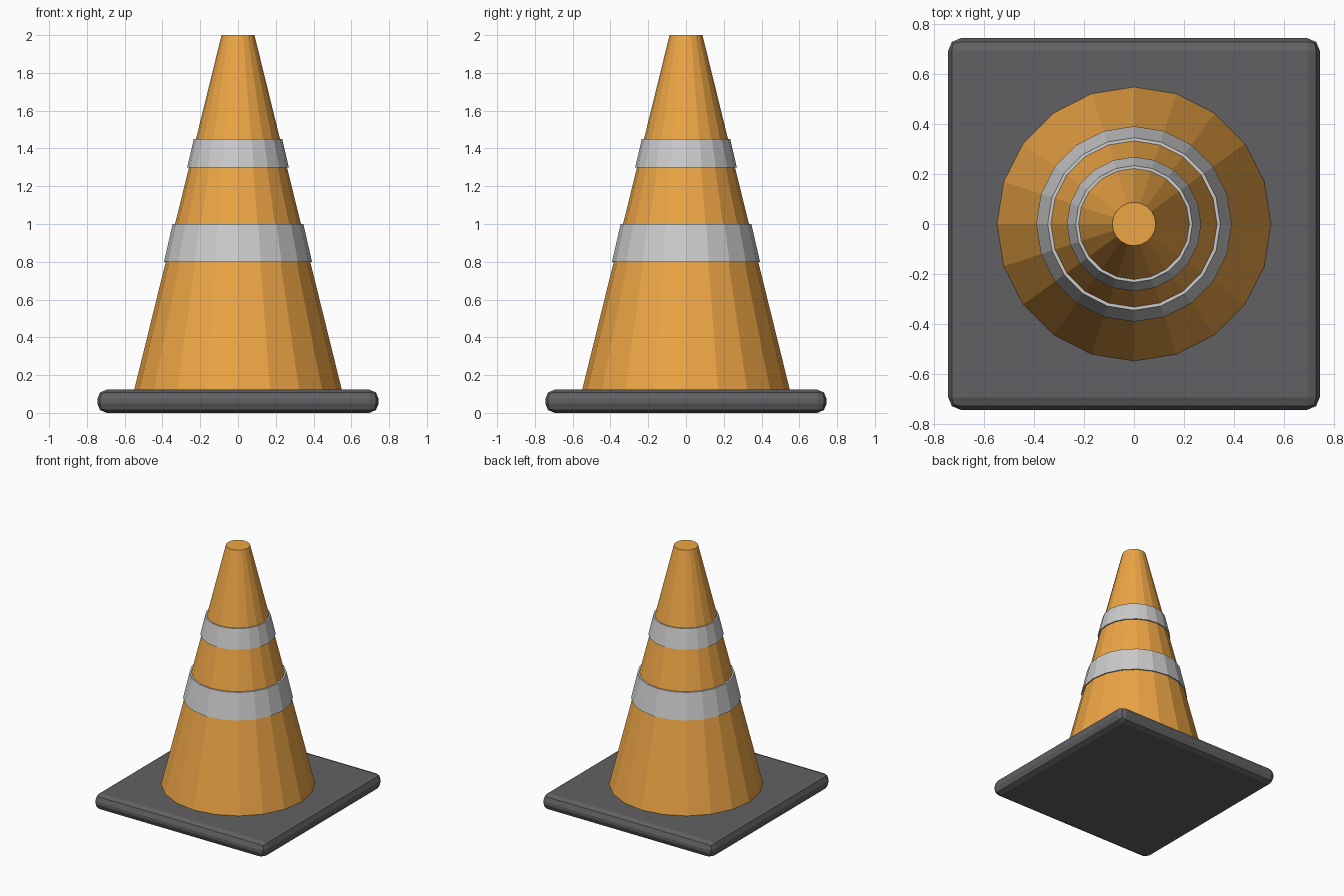
import bpy

if "Cube" in bpy.data.objects:
    bpy.data.objects.remove(bpy.data.objects["Cube"])

SIDES = 20


def frustum(name, r_low, r_high, z_low, z_high):
    bpy.ops.mesh.primitive_cone_add(vertices=SIDES, radius1=r_low, radius2=r_high,
                                    depth=z_high - z_low,
                                    location=(0, 0, (z_low + z_high) / 2))
    obj = bpy.context.object
    obj.name = name
    return obj


def paint(obj, name, color):
    mat = bpy.data.materials.new(name)
    mat.diffuse_color = color
    mat.use_nodes = True
    mat.node_tree.nodes["Principled BSDF"].inputs["Base Color"].default_value = mat.diffuse_color
    obj.data.materials.append(mat)


# Square rubber base with rounded edges
H = 0.123
bpy.ops.mesh.primitive_cube_add(size=1, location=(0, 0, H / 2))
base = bpy.context.object
base.name = "base"
base.scale = (1.49, 1.49, H)
bpy.ops.object.transform_apply(location=False, rotation=False, scale=True)
bevel = base.modifiers.new("rounded_edges", 'BEVEL')
bevel.width = 0.05
bevel.segments = 2
paint(base, "dark_rubber", (0.12, 0.12, 0.125, 1))

# Cone body
cone = frustum("cone_body", 0.55, 0.087, 0.12, 2.0)
paint(cone, "orange", (0.85, 0.38, 0.06, 1))

# Reflective bands, slightly proud of the cone
for name, r_low, r_high, z_low, z_high in (
        ("lower_band", 0.392, 0.346, 0.80, 1.00),
        ("upper_band", 0.269, 0.234, 1.30, 1.45)):
    frustum(name, r_low, r_high, z_low, z_high)
